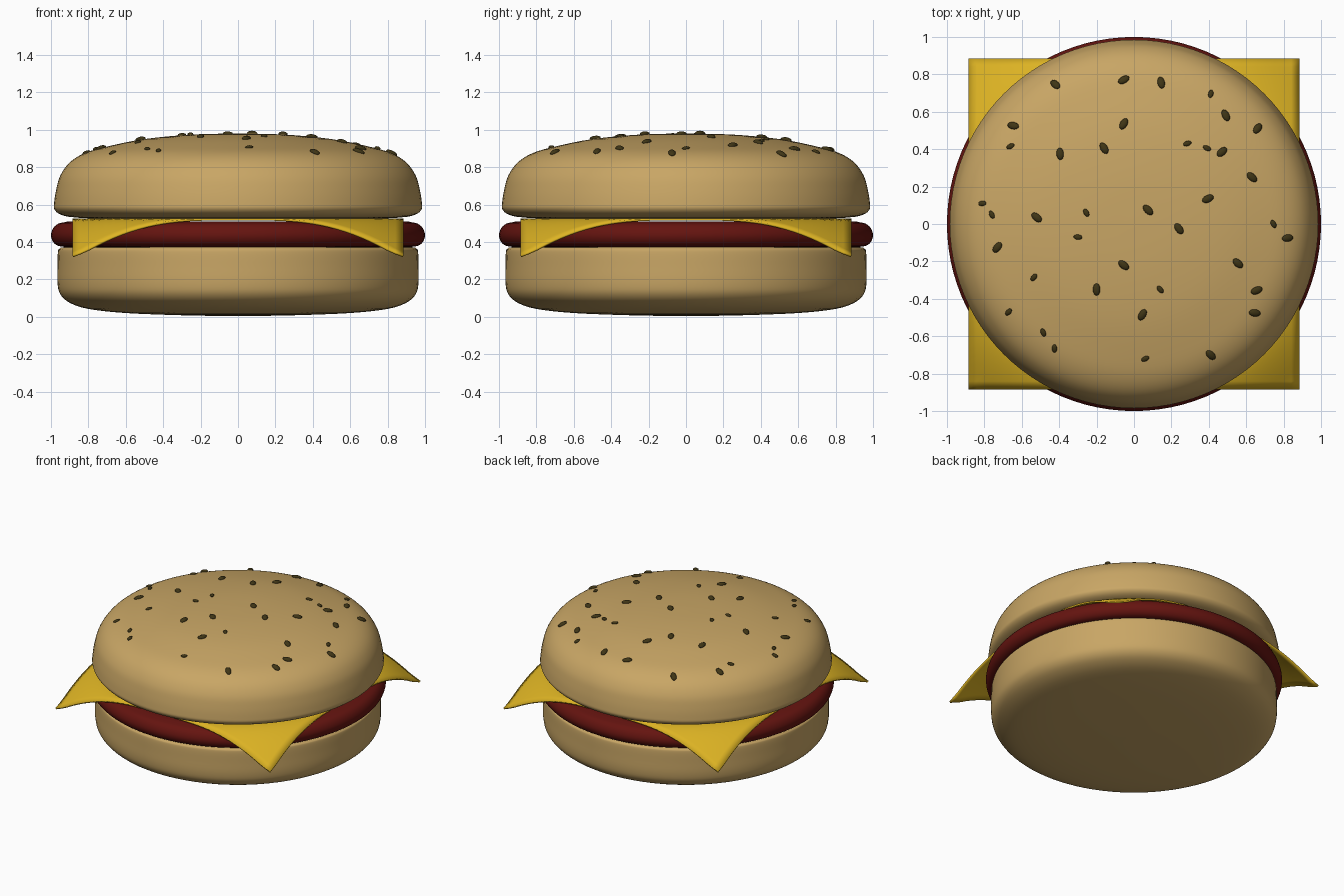
import bpy, bmesh
from math import radians, sin, cos, pi, hypot
from mathutils import Vector, Matrix

if "Cube" in bpy.data.objects:
    bpy.data.objects.remove(bpy.data.objects["Cube"])


def material(name, rgb):
    mat = bpy.data.materials.new(name)
    mat.diffuse_color = (*rgb, 1)
    mat.use_nodes = True
    mat.node_tree.nodes["Principled BSDF"].inputs["Base Color"].default_value = mat.diffuse_color
    return mat


def finish(name, bm, mat):
    bmesh.ops.recalc_face_normals(bm, faces=bm.faces)
    mesh = bpy.data.meshes.new(name)
    bm.to_mesh(mesh)
    bm.free()
    mesh.shade_smooth()
    mesh.materials.append(mat)
    obj = bpy.data.objects.new(name, mesh)
    bpy.context.collection.objects.link(obj)
    return obj


def smooth_path(pts, steps=4):
    """Catmull-Rom curve through the profile points."""
    p = [Vector(q) for q in pts]
    p = [p[0]] + p + [p[-1]]
    out = []
    for a, b, c, d in zip(p, p[1:], p[2:], p[3:]):
        for i in range(steps):
            t = i / steps
            out.append(0.5 * (2 * b + (c - a) * t + (2 * a - 5 * b + 4 * c - d) * t * t
                              + (3 * b - a - 3 * c + d) * t ** 3))
    return out + [p[-1]]


def lathe(name, profile, mat, segments=96):
    bm = bmesh.new()
    verts = [bm.verts.new((r, 0, z)) for r, z in smooth_path(profile)]
    edges = [bm.edges.new(pair) for pair in zip(verts, verts[1:])]
    bmesh.ops.spin(bm, geom=verts + edges, axis=(0, 0, 1), cent=(0, 0, 0),
                   angle=2 * pi, steps=segments, use_duplicate=False)
    bmesh.ops.remove_doubles(bm, verts=bm.verts, dist=1e-4)
    return finish(name, bm, mat)


bread = material("bread", (0.58, 0.38, 0.13))
meat = material("meat", (0.13, 0.007, 0.005))
yellow = material("cheese", (0.72, 0.45, 0.017))
dark = material("seed", (0.05, 0.036, 0.008))

# Buns and patty
lathe("bottom_bun", [(0, 0.003), (0.3, 0.008), (0.6, 0.02), (0.8, 0.042), (0.9, 0.075),
                     (0.95, 0.12), (0.965, 0.18), (0.965, 0.27), (0.963, 0.345),
                     (0.955, 0.364), (0.93, 0.372), (0.8, 0.375), (0, 0.375)], bread)
lathe("patty", [(0, 0.37), (0.8, 0.37), (0.93, 0.374), (0.98, 0.39), (1.0, 0.435),
                (0.98, 0.484), (0.93, 0.505), (0.8, 0.51), (0, 0.51)], meat)
top = lathe("top_bun", [(0, 0.525), (0.7, 0.525), (0.88, 0.532), (0.95, 0.547),
                        (0.982, 0.575), (0.983, 0.61), (0.972, 0.68), (0.95, 0.755),
                        (0.9, 0.825), (0.82, 0.875), (0.7, 0.91), (0.5, 0.95),
                        (0.25, 0.974), (0, 0.98)], bread)

# Square cheese slice with drooping corners
bm = bmesh.new()
bmesh.ops.create_grid(bm, x_segments=40, y_segments=40, size=0.885)
for v in bm.verts:
    over = max(0, hypot(v.co.x, v.co.y) - 0.9)
    v.co.z = 0.526 - 0.51 * over ** 1.0 * min(1, over / 0.3) ** 0.5 * 1.1
cheese = finish("cheese_slice", bm, yellow)
solid = cheese.modifiers.new("thickness", "SOLIDIFY")
solid.thickness = 0.012
solid.offset = -1
with bpy.context.temp_override(object=cheese, active_object=cheese,
                               selected_objects=[cheese],
                               selected_editable_objects=[cheese]):
    bpy.ops.object.shade_smooth_by_angle(angle=radians(40))

# Sesame seeds: x, y, heading in degrees
large = [(-.42, .745, -45), (-.055, .77, 30), (.145, .755, 100), (.66, .51, 50),
         (-.645, .525, -15), (-.055, .535, 60), (-.395, .375, -85), (-.16, .405, -60),
         (.47, .385, 40), (.63, .25, -40), (.395, .135, 25), (-.52, .035, -40),
         (.075, .075, -45), (.24, -.025, -55), (.82, -.075, 5), (-.73, -.125, 50),
         (-.055, -.22, -40), (.555, -.21, -40), (-.2, -.35, 90), (.655, -.355, 20),
         (.645, -.475, -10), (.045, -.485, 60), (.41, -.70, -45), (.49, .58, -65)]
small = [(.41, .695, 75), (-.66, .415, 25), (.285, .43, 20), (.39, .405, -25),
         (-.81, .11, 5), (-.76, .05, -60), (-.255, .06, -60), (.745, 0, -60),
         (-.3, -.07, -5), (-.535, -.285, 50), (.14, -.35, -50), (-.67, -.47, 45),
         (-.485, -.58, -70), (-.425, -.665, 90), (.06, -.72, 25)]
bpy.context.view_layer.update()
bm = bmesh.new()
for group, size in ((large, 0.033), (small, 0.023)):
    for x, y, heading in group:
        hit, spot, normal, _ = top.ray_cast(Vector((x, y, 2)), Vector((0, 0, -1)))
        tilt = Vector((0, 0, 1)).rotation_difference(normal).to_matrix().to_4x4()
        place = (Matrix.Translation(spot + normal * 0.003) @ tilt
                 @ Matrix.Rotation(radians(heading), 4, "Z")
                 @ Matrix.Diagonal((size, size * 0.6, size * 0.4, 1)))
        bmesh.ops.create_uvsphere(bm, u_segments=14, v_segments=8, radius=1, matrix=place)
finish("sesame_seeds", bm, dark)
